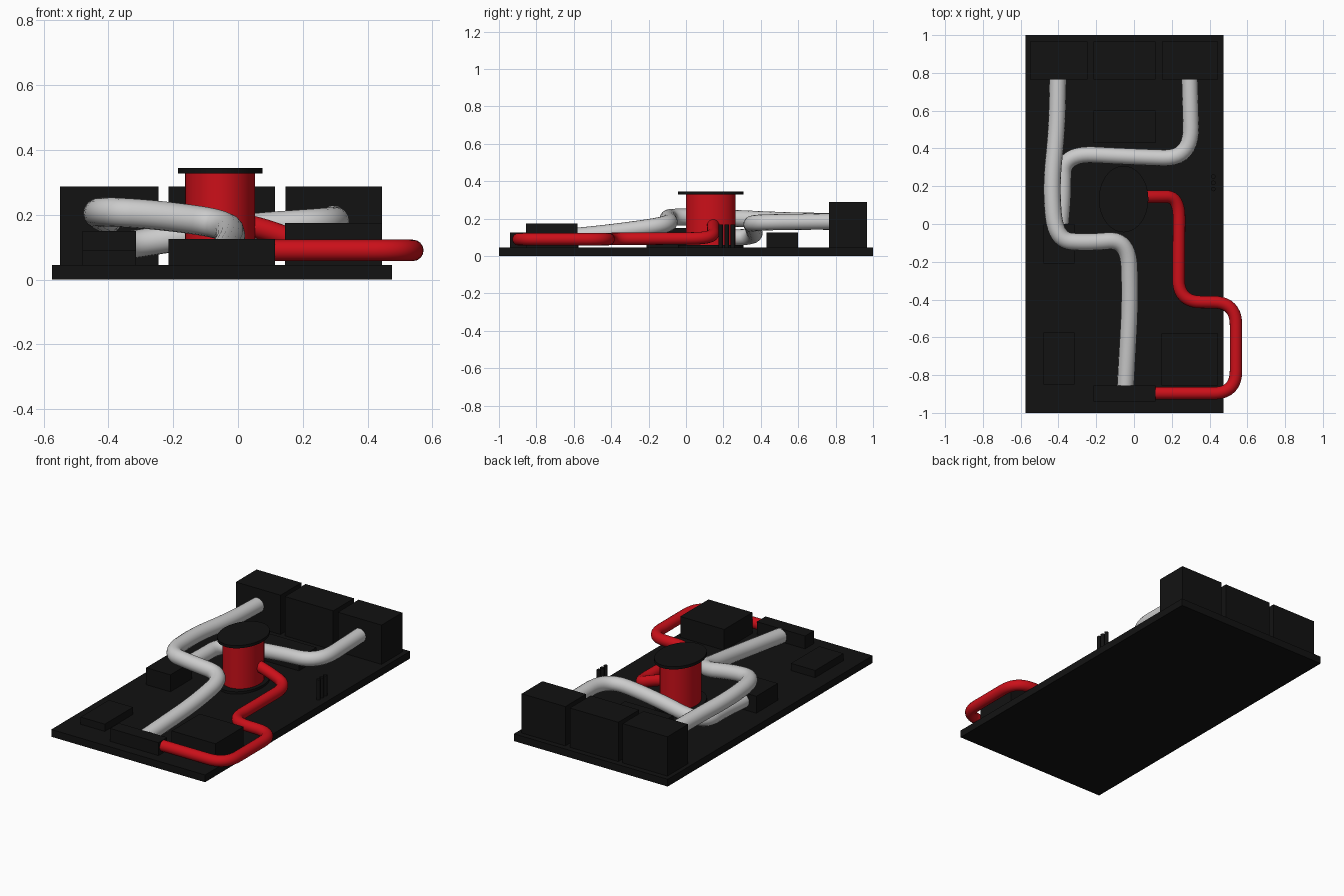
import bpy, math
from mathutils import Vector

if "Cube" in bpy.data.objects:
    bpy.data.objects.remove(bpy.data.objects["Cube"])


def material(name, rgb):
    m = bpy.data.materials.new(name)
    m.diffuse_color = (*rgb, 1)
    m.use_nodes = True
    m.node_tree.nodes["Principled BSDF"].inputs["Base Color"].default_value = m.diffuse_color
    return m


BLACK = material("black", (0.006, 0.006, 0.006))
RED = material("red", (0.6, 0.005, 0.01))
GREY = material("light_grey", (0.6, 0.6, 0.6))
TOP = 0.045  # upper face of the base board


def box(name, x0, x1, y0, y1, z1, z0=TOP):
    bpy.ops.mesh.primitive_cube_add(
        size=1, location=((x0 + x1) / 2, (y0 + y1) / 2, (z0 + z1) / 2))
    ob = bpy.context.object
    ob.name = name
    ob.scale = (x1 - x0, y1 - y0, z1 - z0)
    ob.data.materials.append(BLACK)


def cylinder(name, x, y, rx, ry, z0, z1, mat, sides=48):
    bpy.ops.mesh.primitive_cylinder_add(
        vertices=sides, radius=1, depth=1, location=(x, y, (z0 + z1) / 2))
    ob = bpy.context.object
    ob.name = name
    ob.scale = (rx, ry, z1 - z0)
    bpy.ops.object.transform_apply(location=False, rotation=False, scale=True)
    bpy.ops.object.shade_smooth_by_angle()
    ob.data.materials.append(mat)


def rounded(points, reach, steps=10):
    """Polyline with each corner replaced by a quadratic arc."""
    p = [Vector(q) for q in points]
    out = [p[0]]
    for a, b, c in zip(p, p[1:], p[2:]):
        s = b + (a - b).normalized() * min(reach, (a - b).length * 0.49)
        e = b + (c - b).normalized() * min(reach, (c - b).length * 0.49)
        for i in range(steps + 1):
            t = i / steps
            out.append(s * (1 - t) ** 2 + b * 2 * t * (1 - t) + e * t * t)
    return out + [p[-1]]


def pipe(name, points, radius, reach, mat):
    cu = bpy.data.curves.new(name, 'CURVE')
    cu.dimensions = '3D'
    cu.bevel_depth = radius
    cu.bevel_resolution = 6
    cu.use_fill_caps = True
    path = rounded(points, reach)
    sp = cu.splines.new('POLY')
    sp.points.add(len(path) - 1)
    for pt, co in zip(sp.points, path):
        pt.co = (*co, 1)
    ob = bpy.data.objects.new(name, cu)
    bpy.context.collection.objects.link(ob)
    bpy.ops.object.select_all(action='DESELECT')
    ob.select_set(True)
    bpy.context.view_layer.objects.active = ob
    bpy.ops.object.convert(target='MESH')
    ob = bpy.context.object
    bpy.ops.object.shade_smooth_by_angle()
    ob.data.materials.append(mat)


# base board
box("base_board", -0.575, 0.475, -1, 1, TOP, 0)

# row of tall blocks at the back
for side, x0, x1 in (("left", -0.55, -0.245), ("middle", -0.215, 0.115), ("right", 0.147, 0.445)):
    box(f"back_block_{side}", x0, x1, 0.765, 0.967, 0.288)

# low blocks
box("front_block", -0.215, 0.115, -0.94, -0.855, 0.125)
box("front_right_block", 0.145, 0.445, -0.855, -0.58, 0.174)
box("front_left_block", -0.48, -0.315, -0.85, -0.575, 0.09)
box("left_block", -0.48, -0.315, -0.21, 0.0, 0.15)
box("middle_block", -0.215, 0.115, 0.43, 0.6, 0.125)

# oval drum with flanges
cylinder("drum_foot", -0.055, 0.132, 0.131, 0.176, TOP, 0.06, BLACK)
cylinder("drum_body", -0.055, 0.132, 0.108, 0.132, 0.06, 0.33, RED)
cylinder("drum_cap", -0.055, 0.132, 0.131, 0.176, 0.328, 0.345, BLACK)

# three small pins
for i in range(3):
    cylinder(f"pin_{i + 1}", 0.42, 0.185 + 0.033 * i, 0.012, 0.012, TOP, 0.17, BLACK, 16)

# pipes
pipe("red_pipe", [(0.0, 0.145, 0.175), (0.1, 0.145, 0.15), (0.24, 0.145, 0.095),
                  (0.235, -0.412, 0.092), (0.54, -0.415, 0.09),
                  (0.54, -0.896, 0.09), (0.11, -0.896, 0.09)], 0.033, 0.12, RED)
pipe("left_grey_pipe", [(-0.403, 0.775, 0.185), (-0.408, 0.5, 0.19), (-0.44, 0.2, 0.205),
                        (-0.415, -0.085, 0.21), (-0.25, -0.1, 0.2), (-0.03, -0.08, 0.17),
                        (-0.02, -0.4, 0.125), (-0.045, -0.86, 0.08)], 0.045, 0.15, GREY)
pipe("right_grey_pipe", [(0.295, 0.775, 0.185), (0.305, 0.345, 0.18), (0.0, 0.355, 0.16),
                         (-0.375, 0.375, 0.1), (-0.375, 0.15, 0.1),
                         (-0.39, -0.01, 0.1)], 0.043, 0.17, GREY)
